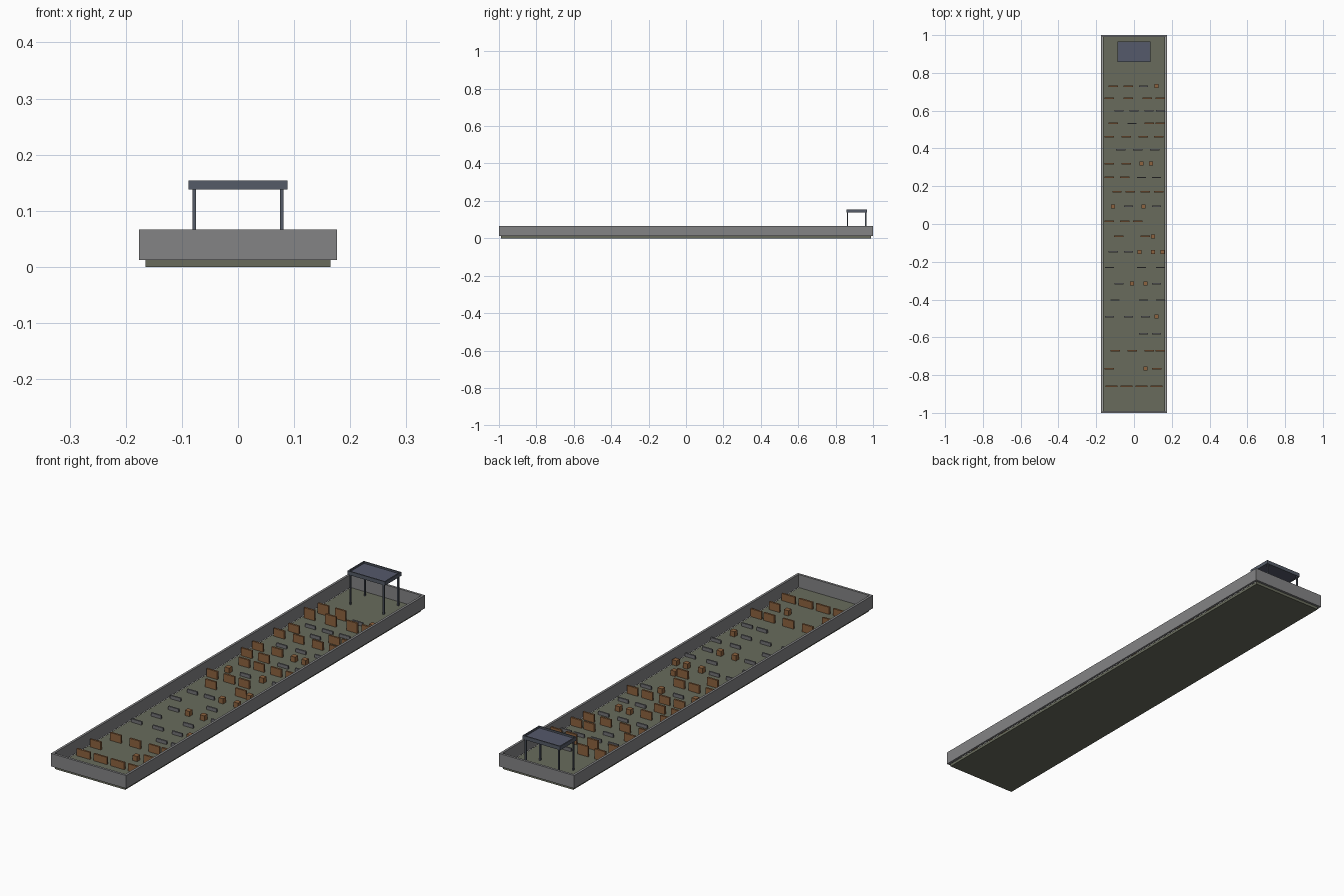
import bpy

if "Cube" in bpy.data.objects:
    bpy.data.objects.remove(bpy.data.objects["Cube"], do_unlink=True)


def material(name, color):
    m = bpy.data.materials.new(name)
    m.use_nodes = True
    m.diffuse_color = (*color, 1)
    m.node_tree.nodes["Principled BSDF"].inputs["Base Color"].default_value = (*color, 1)
    return m


wall_gray = material("wall gray", (0.23, 0.23, 0.235))
ground_olive = material("ground olive", (0.14, 0.148, 0.108))
wood_brown = material("wood brown", (0.27, 0.125, 0.05))
bar_gray = material("bar gray", (0.17, 0.17, 0.18))
roof_blue = material("roof blue", (0.09, 0.1, 0.145))
post_steel = material("post steel", (0.09, 0.105, 0.135))


def box(name, low, high, mat):
    """Axis-aligned box between two corners."""
    center = [(a + b) / 2 for a, b in zip(low, high)]
    bpy.ops.mesh.primitive_cube_add(size=1, location=center)
    ob = bpy.context.object
    ob.name = name
    ob.scale = [b - a for a, b in zip(low, high)]
    ob.data.materials.append(mat)


def frame(name, x0, x1, y0, y1, z0, z1, t, mat):
    """Four walls around a rectangle."""
    box("left_" + name, (x1 - t, y0, z0), (x1, y1, z1), mat)
    box("right_" + name, (x0, y0, z0), (x0 + t, y1, z1), mat)
    box("front_" + name, (x0 + t, y0, z0), (x1 - t, y0 + t, z1), mat)
    box("back_" + name, (x0 + t, y1 - t, z0), (x1 - t, y1, z1), mat)


# Ground slab and surrounding walls
FLOOR = 0.012
box("ground_slab", (-0.165, -0.99, 0), (0.165, 0.99, FLOOR), ground_olive)
frame("wall", -0.176, 0.176, -1, 1, FLOOR, 0.067, 0.01, wall_gray)

# Shelter: recessed roof, rim and four posts
frame("roof_rim", -0.088, 0.088, 0.858, 0.967, 0.138, 0.154, 0.005, post_steel)
box("roof_panel", (-0.083, 0.863, 0.14), (0.083, 0.962, 0.147), roof_blue)
for side, x in (("left", 0.078), ("right", -0.078)):
    for end, y in (("front", 0.864), ("back", 0.961)):
        box(f"{end}_{side}_post", (x - 0.003, y - 0.003, FLOOR),
            (x + 0.003, y + 0.003, 0.14), post_steel)

# Obstacle kinds: width, depth, height, material
KINDS = {
    "panel": (0.05, 0.008, 0.033, wood_brown),
    "tall_panel": (0.05, 0.008, 0.043, wood_brown),
    "wide_panel": (0.063, 0.008, 0.03, wood_brown),
    "low_bar": (0.048, 0.007, 0.014, bar_gray),
    "crate": (0.021, 0.021, 0.022, wood_brown),
}

# Obstacle rows from front to back, x in hundredths
ROWS = [
    dict(wide_panel=[-12, -4, 4, 12]),
    dict(panel=[-13, 12], crate=[6]),
    dict(panel=[-10, -1, 8, 15]),
    dict(low_bar=[5, 12]),
    dict(low_bar=[-13, -3, 6], crate=[12]),
    dict(low_bar=[-10, 5, 15]),
    dict(low_bar=[-8, 12], crate=[-1, 6]),
    dict(low_bar=[-13, 4, 14]),
    dict(low_bar=[-11, -3], crate=[3, 10, 15]),
    dict(panel=[-8, 6], crate=[10]),
    dict(panel=[-13, -5, 2]),
    dict(low_bar=[-3, 12], crate=[-11, 5]),
    dict(panel=[-9, -2, 6, 13]),
    dict(panel=[-13, -5], low_bar=[4, 12]),
    dict(panel=[-13, -4], crate=[4, 9]),
    dict(low_bar=[-7, 2, 11]),
    dict(panel=[-13, -4, 5, 13]),
    dict(panel=[-11, 8, 15], low_bar=[-1]),
    dict(low_bar=[-8, 0, 8, 15]),
    dict(tall_panel=[-13, -3, 7, 15]),
    dict(tall_panel=[-11, -3], low_bar=[5], crate=[12]),
]
for i, row in enumerate(ROWS):
    # rows move closer together toward the back
    y = -0.86 + 0.0955 * i - 0.0008 * i * i
    for name, places in row.items():
        w, d, h, mat = KINDS[name]
        limit = 0.165 - w / 2
        for place in places:
            # keep each piece inside the walls
            x = max(-limit, min(limit, place / 100))
            box(name, (x - w / 2, y - d / 2, FLOOR),
                (x + w / 2, y + d / 2, FLOOR + h), mat)
